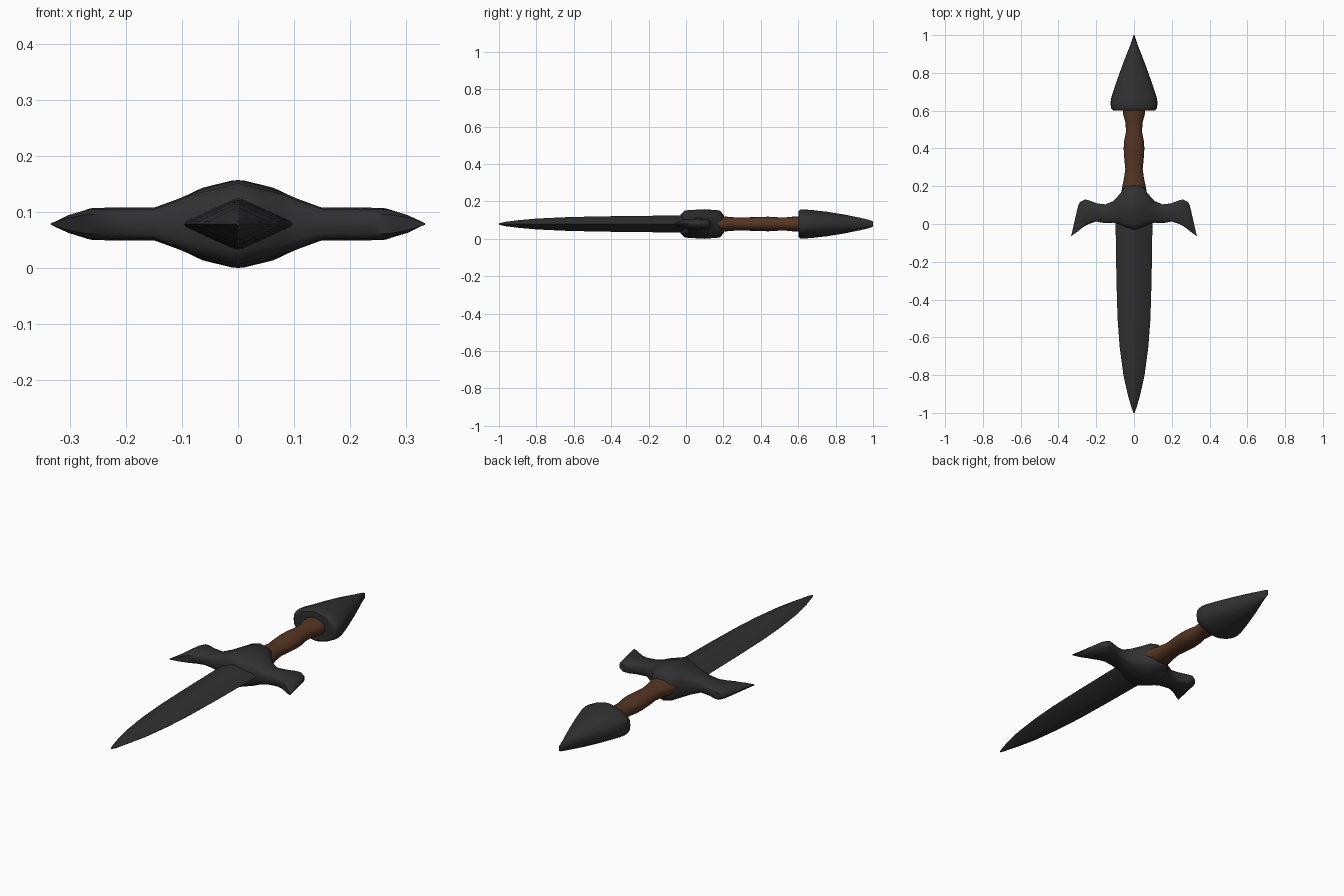
import bpy, bmesh, math

ZC = 0.079  # height of the dagger's middle plane


def material(name, rgb):
    m = bpy.data.materials.new(name)
    m.diffuse_color = (*rgb, 1)
    return m


IRON = material("dark iron", (0.030, 0.030, 0.030))
LEATHER = material("brown leather", (0.092, 0.036, 0.016))


def loft(name, rings, mat, angle):
    """Skin a list of equal-length point rings and cap both ends."""
    bm = bmesh.new()
    loops = [[bm.verts.new(p) for p in ring] for ring in rings]
    n = len(loops[0])
    for a, b in zip(loops, loops[1:]):
        for i in range(n):
            j = (i + 1) % n
            bm.faces.new((a[i], a[j], b[j], b[i]))
    bm.faces.new(loops[0])
    bm.faces.new(loops[-1])
    bmesh.ops.recalc_face_normals(bm, faces=bm.faces)
    me = bpy.data.meshes.new(name)
    bm.to_mesh(me)
    bm.free()
    me.shade_smooth()
    me.set_sharp_from_angle(angle=math.radians(angle))
    me.materials.append(mat)
    ob = bpy.data.objects.new(name, me)
    bpy.context.collection.objects.link(ob)
    return ob


def mirrored(quarter):
    """Full closed profile from a quarter running from (1,0) to (0,1)."""
    half = quarter + [(-x, z) for x, z in reversed(quarter[:-1])]
    return half + [(x, -z) for x, z in reversed(half[1:-1])]


def along_y(profile, stations):
    return [[(x * w, y, ZC + z * h) for x, z in profile] for y, w, h in stations]


# blade: flattened diamond tapering to the point
diamond = mirrored([(1, 0), (0.93, 0.14), (0.5, 0.57), (0.08, 0.97), (0, 1)])
loft("blade", along_y(diamond, [
    (-1.0, 0.003, 0.003), (-0.97, 0.014, 0.011), (-0.90, 0.034, 0.020),
    (-0.80, 0.056, 0.029), (-0.65, 0.076, 0.036), (-0.50, 0.087, 0.040),
    (-0.30, 0.093, 0.043), (0.03, 0.098, 0.046)]), IRON, 50)

# grip: oval with a swelling in the middle
oval = mirrored([(math.cos(math.pi * i / 10), math.sin(math.pi * i / 10)) for i in range(6)])
loft("grip", along_y(oval, [
    (0.15, 0.070, 0.044), (0.20, 0.062, 0.041), (0.24, 0.053, 0.037),
    (0.29, 0.046, 0.034), (0.34, 0.051, 0.036), (0.40, 0.055, 0.038),
    (0.44, 0.052, 0.039), (0.49, 0.042, 0.036), (0.54, 0.046, 0.036),
    (0.58, 0.057, 0.040), (0.63, 0.060, 0.042)]), LEATHER, 60)

# pommel: wide flattened spearhead
lens = mirrored([(1, 0), (0.98, 0.3), (0.88, 0.55), (0.52, 0.83), (0.1, 0.99), (0, 1)])
loft("pommel", along_y(lens, [
    (0.602, 0.112, 0.070), (0.612, 0.121, 0.078), (0.64, 0.125, 0.077),
    (0.67, 0.120, 0.075), (0.75, 0.094, 0.066), (0.85, 0.058, 0.050),
    (0.95, 0.019, 0.029), (0.985, 0.007, 0.020), (1.0, 0.002, 0.013)]), IRON, 50)

# crossguard: (back x, back y, front x, front y, half height), right half
half_guard = [
    (0.0, 0.203, 0.0, -0.030, 0.079), (0.046, 0.200, 0.04, -0.018, 0.068),
    (0.070, 0.165, 0.08, 0.000, 0.058), (0.108, 0.122, 0.11, 0.007, 0.044),
    (0.150, 0.104, 0.15, 0.004, 0.029), (0.195, 0.109, 0.20, 0.013, 0.029),
    (0.235, 0.124, 0.24, 0.000, 0.029), (0.258, 0.130, 0.27, -0.017, 0.028),
    (0.285, 0.117, 0.305, -0.045, 0.017), (0.296, 0.096, 0.333, -0.065, 0.003)]
guard = [(-a, b, -c, d, h) for a, b, c, d, h in reversed(half_guard[1:])] + half_guard
rim = [(0, 0.0), (0, 0.6), (0.1, 0.92), (0.45, 1), (0.9, 0.92), (1, 0.6),
       (1, 0.0), (1, -0.6), (0.9, -0.92), (0.45, -1), (0.1, -0.92), (0, -0.6)]
loft("crossguard", [[(a + (c - a) * t, b + (d - b) * t, ZC + s * h) for t, s in rim]
                    for a, b, c, d, h in guard], IRON, 50)
